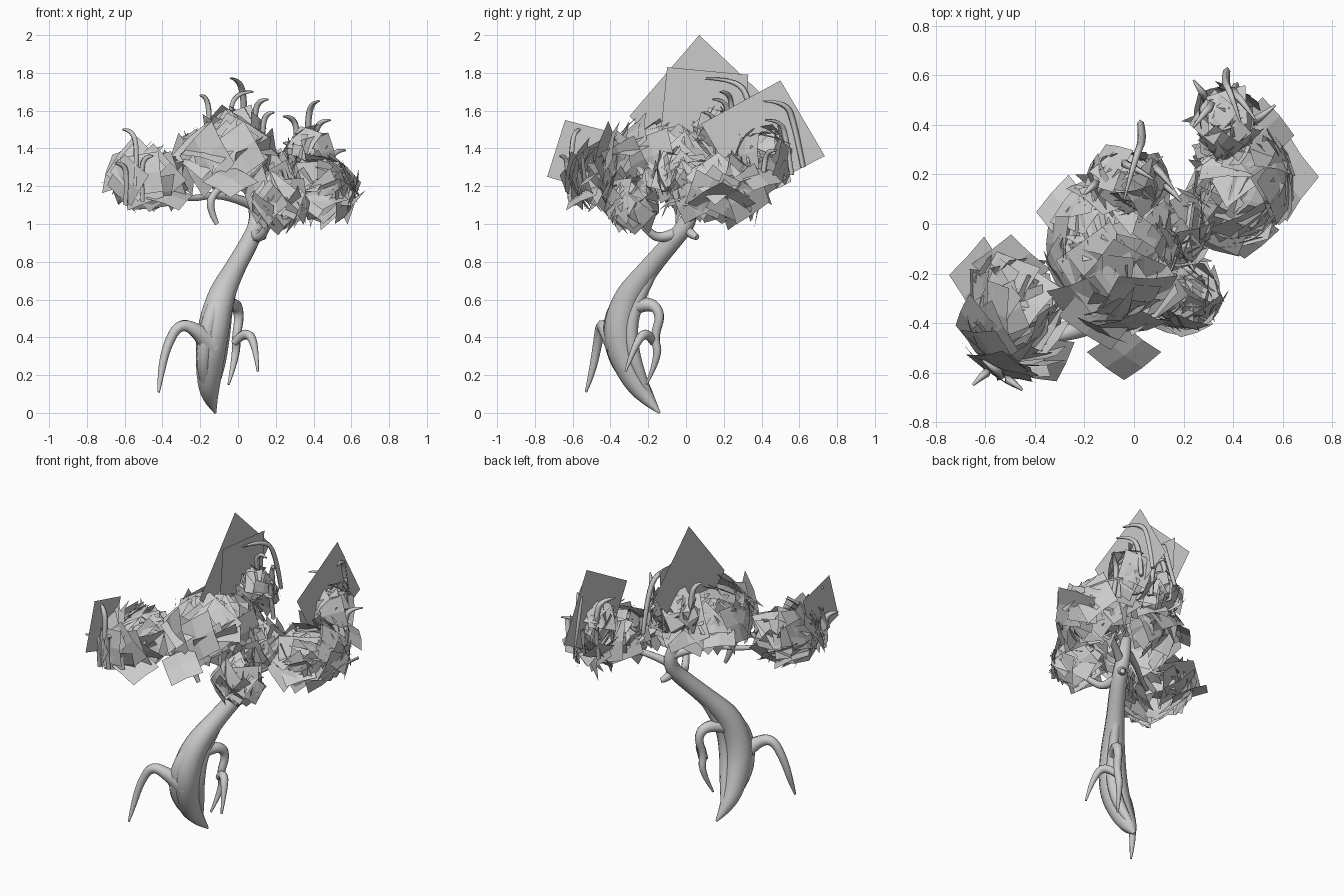
import bpy, bmesh, math, random
from mathutils import Vector, Matrix

random.seed(11)
cube = bpy.data.objects.get("Cube")
if cube:
    bpy.data.objects.remove(cube, do_unlink=True)

grey = bpy.data.materials.new("mid grey")
grey.use_nodes = True
grey.diffuse_color = (0.6, 0.6, 0.6, 1)
grey.node_tree.nodes["Principled BSDF"].inputs["Base Color"].default_value = (0.6, 0.6, 0.6, 1)


def add_mesh(name, mesh):
    obj = bpy.data.objects.new(name, mesh)
    bpy.context.scene.collection.objects.link(obj)
    mesh.materials.clear()
    mesh.materials.append(grey)
    return obj


def tube(name, points, sides=2):
    """Smooth tapered limb through (x, y, z, radius) points."""
    curve = bpy.data.curves.new(name + " path", "CURVE")
    curve.dimensions = "3D"
    curve.bevel_depth = 1
    curve.bevel_resolution = sides
    curve.resolution_u = 5
    curve.use_fill_caps = True
    spline = curve.splines.new("NURBS")
    spline.points.add(len(points) - 1)
    for p, (x, y, z, r) in zip(spline.points, points):
        p.co = (x, y, z, 1)
        p.radius = r
    spline.order_u = 3
    spline.use_endpoint_u = True
    helper = bpy.data.objects.new(name + " helper", curve)
    bpy.context.scene.collection.objects.link(helper)
    deps = bpy.context.evaluated_depsgraph_get()
    mesh = bpy.data.meshes.new_from_object(helper.evaluated_get(deps))
    bpy.data.objects.remove(helper, do_unlink=True)
    for f in mesh.polygons:
        f.use_smooth = True
    return add_mesh(name, mesh)


def leaf(bm, centre, normal, up, length, width, cup=0.15):
    """Cupped diamond petal, two faces each way, with its tip along up."""
    n = Vector(normal).normalized()
    u = Vector(up)
    u = (u - n * u.dot(n)).normalized()
    side = u.cross(n)
    grid = []
    for i in (-1, 0, 1):
        for j in (-1, 0, 1):
            a, b = (i + j) / 2, (i - j) / 2
            co = u * a * length + side * b * width - n * cup * (a * a * length + b * b * width)
            grid.append(bm.verts.new(Vector(centre) + co))
    for i in range(2):
        for j in range(2):
            k = i * 3 + j
            bm.faces.new((grid[k], grid[k + 3], grid[k + 4], grid[k + 1]))


def leaf_cluster(name, centre, radii, count, size, tilt=(0, 0, 0), low=-0.6, extra=()):
    """Open rosette of petals over an ellipsoid, all leaning towards tilt."""
    bm = bmesh.new()
    c = Vector(centre)
    for k in range(count):
        t = k * 2.4 + random.uniform(-0.3, 0.3)
        h = low + (0.97 - low) * (k + 0.5) / count
        ring = math.sqrt(1 - h * h)
        d = Vector((ring * math.cos(t), ring * math.sin(t), h))
        shell = random.uniform(0.7, 1.05)
        place = c + Vector([d[i] * radii[i] * shell for i in range(3)])
        # Lower petals flare outward, upper ones close over the top
        n = d + Vector(tilt) + Vector((random.uniform(-.2, .2), random.uniform(-.2, .2),
                                       random.uniform(-.5, .1)))
        n.normalize()
        up = Vector((d.x * 0.8, d.y * 0.8, 1))
        up = Matrix.Rotation(random.uniform(-0.6, 0.6), 3, n) @ up
        length = size * random.uniform(0.75, 1.15)
        narrow = 0.2 if k % 5 == 4 else random.uniform(0.75, 1.05)
        leaf(bm, place, n, up, length, length * narrow)
    for spec in extra:
        leaf(bm, *spec)
    mesh = bpy.data.meshes.new(name)
    bm.to_mesh(mesh)
    bm.free()
    return add_mesh(name, mesh)


def card(name, x, corners):
    """Large flat leaf card standing across x."""
    mesh = bpy.data.meshes.new(name)
    mesh.from_pydata([(x, y, z) for y, z in corners], [], [range(4)])
    return add_mesh(name, mesh)


# Trunk with two ridges that run along it
tube("trunk", [(-.12, -.14, 0, .006), (-.15, -.21, .08, .045), (-.155, -.29, .2, .07),
               (-.14, -.36, .4, .09), (-.1, -.32, .6, .078), (-.02, -.2, .76, .055),
               (.06, -.08, .9, .05), (.1, .0, .99, .046), (.1, .03, 1.08, .04),
               (.06, 0, 1.2, .03)], 3)
tube("trunk_front_ridge", [(-.14, -.2, .06, .015), (-.19, -.34, .2, .04), (-.17, -.41, .42, .045),
                           (-.12, -.36, .6, .04), (-.03, -.22, .77, .02)])
tube("trunk_back_ridge", [(-.15, -.17, .05, .012), (-.11, -.25, .2, .035), (-.08, -.3, .4, .04),
                          (-.06, -.27, .58, .035), (0, -.16, .77, .025)])

# Hanging roots
tube("right_root", [(-.14, -.36, .36, .07), (-.2, -.42, .43, .04), (-.31, -.45, .48, .028),
                    (-.38, -.47, .35, .024), (-.41, -.5, .2, .018), (-.42, -.53, .11, .006)])
tube("back_root", [(-.08, -.28, .56, .045), (-.02, -.19, .59, .035), (.01, -.13, .52, .026),
                   (-.01, -.17, .4, .024), (-.01, -.14, .3, .022), (-.05, -.21, .15, .006)])
tube("left_root", [(-.02, -.17, .37, .02), (.03, -.2, .43, .028), (.09, -.26, .39, .022),
                   (.105, -.32, .22, .006)])

# Branches that carry the foliage
tube("right_branch", [(.08, .02, 1.1, .03), (-.08, -.1, 1.17, .02), (-.28, -.25, 1.12, .015),
                      (-.45, -.38, 1.18, .012)])
tube("left_branch", [(.1, .0, 1.02, .03), (.2, .06, 1.09, .022), (.4, .18, 1.15, .012)])
tube("front_branch", [(.08, -.03, .96, .035), (.1, -.12, .92, .026), (.14, -.2, .95, .022),
                      (.2, -.3, 1.08, .012)])
tube("stub_branch", [(.1, 0, .98, .03), (.11, .03, .94, .025), (.14, .06, .93, .015)])
tube("hanging_twig", [(-.08, -.2, 1.2, .018), (-.15, -.26, 1.15, .022), (-.14, -.25, 1.05, .018),
                      (-.11, -.25, 1.0, .012)])

# Foliage rosettes, with a few long outer petals
leaf_cluster("right_foliage", (-.5, -.4, 1.23), (.17, .22, .13), 52, .16, (-.35, -.5, .2), extra=[
    ((-.61, -.22, 1.19), (.4, 0, .9), (-.9, .1, .4), .14, .17),
    ((-.5, -.18, 1.25), (-.2, -.4, 1), (0, 1, .4), .14, .16),
    ((-.36, -.55, 1.16), (.2, -.5, .8), (.5, -1, 0), .13, .14)])
leaf_cluster("middle_foliage", (-.08, -.13, 1.36), (.24, .31, .14), 68, .18, (0, -.2, .35), extra=[
    ((-.04, -.53, 1.24), (0, -.6, .8), (0, -.75, -.6), .14, .15),
    ((-.13, -.36, 1.42), (-.1, -.5, 1), (-.2, 1, .4), .18, .18),
    ((.07, -.27, 1.42), (.2, -.3, 1), (.2, 1, .2), .16, .16),
    ((-.28, .06, 1.36), (-.4, .3, 1), (-1, 0, -.2), .13, .15)])
leaf_cluster("middle_back_foliage", (-.02, .17, 1.45), (.15, .12, .14), 30, .13)
leaf_cluster("inner_foliage", (.2, -.02, 1.24), (.09, .15, .1), 22, .14, (.2, 0, .2))
leaf_cluster("left_foliage", (.45, .16, 1.18), (.18, .24, .13), 58, .17, (.3, .1, .2), extra=[
    ((.6, .19, 1.13), (-.6, 0, .7), (.7, 0, .6), .17, .18),
    ((.53, .38, 1.27), (.5, .2, .8), (.2, 1, .1), .14, .15),
    ((.45, -.04, 1.16), (.1, -.5, .8), (0, -1, -.4), .13, .14)])
leaf_cluster("left_back_foliage", (.37, .41, 1.33), (.11, .14, .17), 34, .12)
leaf_cluster("front_foliage", (.21, -.31, 1.11), (.13, .12, .11), 40, .14, (0, -.3, .1))

# Upright leaf cards
card("middle_large_card", -.07, [(.07, 2), (-.3, 1.57), (.06, 1.25), (.43, 1.66)])
card("middle_small_card", -.04, [(-.1, 1.83), (-.14, 1.42), (.3, 1.38), (.33, 1.79)])
card("left_card", .37, [(.5, 1.76), (.08, 1.53), (.31, 1.14), (.735, 1.36)])
card("right_card", -.59, [(-.64, 1.55), (-.735, 1.25), (-.46, 1.17), (-.37, 1.48)])

# Curled shoots: base, height, then how far the tip hooks over in x and y
shoots = [(.02, .32, 1.5, .27, -.06, -.22), (-.02, .24, 1.5, .2, .1, -.06),
          (.1, .22, 1.48, .18, .06, -.08), (-.16, .16, 1.46, .22, -.04, -.04),
          (.14, .15, 1.42, .17, .05, -.06), (.38, .56, 1.4, .25, .05, -.15),
          (.3, .47, 1.4, .17, -.06, -.08), (.42, .52, 1.36, .19, .07, -.1),
          (.5, .42, 1.25, .14, .07, .06), (.28, .52, 1.3, .13, -.04, .06),
          (-.55, -.6, 1.3, .2, -.06, .05), (-.5, -.63, 1.22, .14, .05, -.04),
          (-.6, -.6, 1.2, .12, -.05, -.05)]
for i, (x, y, z, h, dx, dy) in enumerate(shoots):
    tube(f"curled_shoot_{i + 1}", [(x - dx * .1, y - dy * .4, z - .1, .014),
                                   (x - dx * .3, y - dy * .1, z + h * .5, .018),
                                   (x + dx * .2, y + dy * .2, z + h, .016),
                                   (x + dx, y + dy, z + h, .005)], 0)
